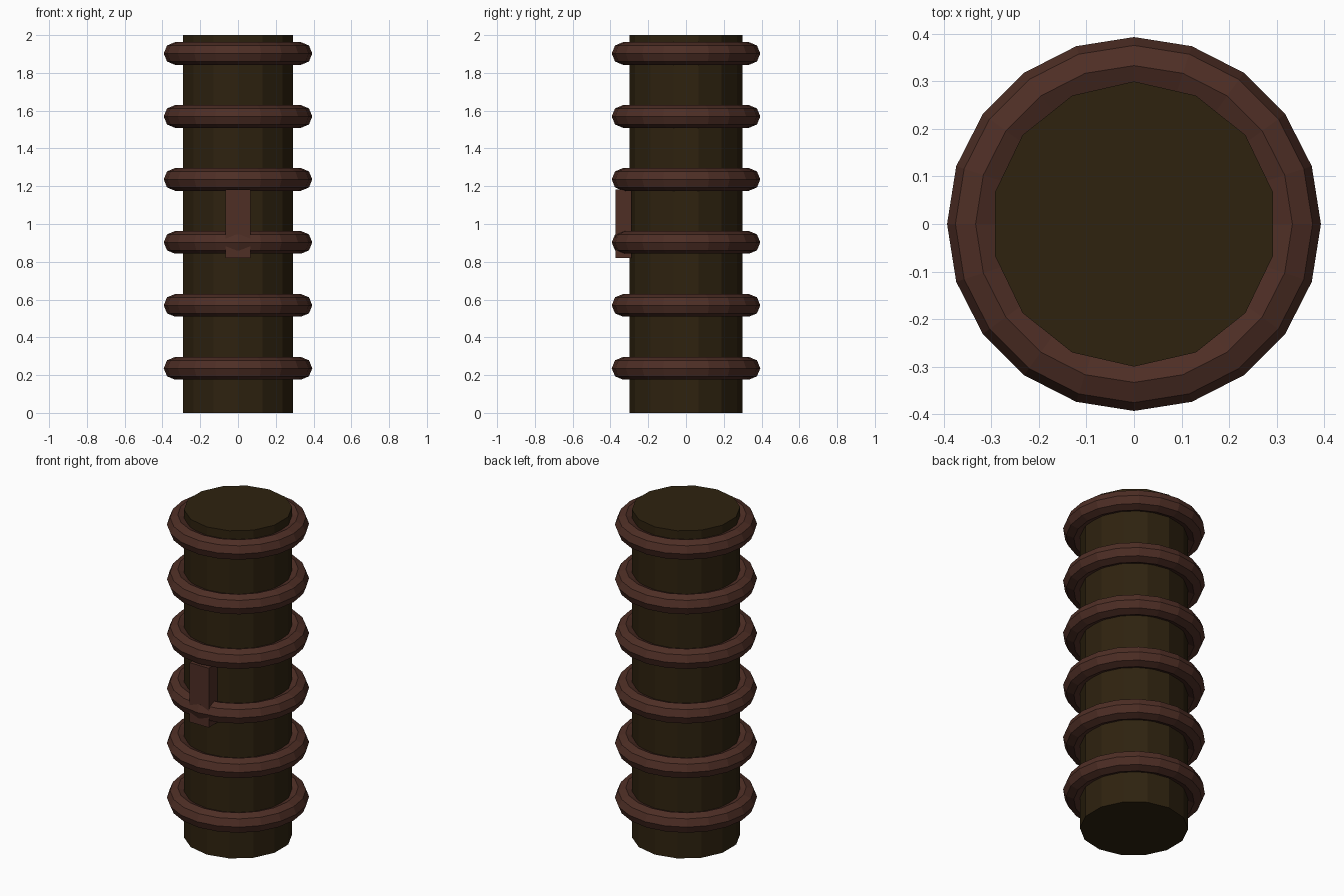
import bpy
import math

if "Cube" in bpy.data.objects:
    bpy.data.objects.remove(bpy.data.objects["Cube"])


def material(name, r, g, b):
    lin = [((c / 255 + 0.055) / 1.055) ** 2.4 for c in (r, g, b)]
    m = bpy.data.materials.new(name)
    m.diffuse_color = (*lin, 1)
    m.use_nodes = True
    m.node_tree.nodes["Principled BSDF"].inputs["Base Color"].default_value = m.diffuse_color
    return m


def finish(name, mat):
    ob = bpy.context.object
    ob.name = name
    ob.data.materials.append(mat)
    return ob


dark = material("dark olive brown", 46, 34, 15)
brown = material("reddish brown", 78, 46, 37)

# Column: 14 flat sides with a corner on the y axis
bpy.ops.mesh.primitive_cylinder_add(vertices=14, radius=0.3, depth=2, location=(0, 0, 1))
finish("column", dark)

# Six evenly spaced rings around the column
for i in range(6):
    bpy.ops.mesh.primitive_torus_add(
        major_segments=20, minor_segments=8, major_radius=0.3333, minor_radius=0.06,
        location=(0, 0, 0.236 + i / 3))
    finish(f"ring_{i + 1}", brown)

# Upright plate on the front
bpy.ops.mesh.primitive_cube_add(size=1, location=(0, -0.332, 1.002))
plate = finish("front_plate", brown)
plate.scale = (0.13, 0.085, 0.362)
